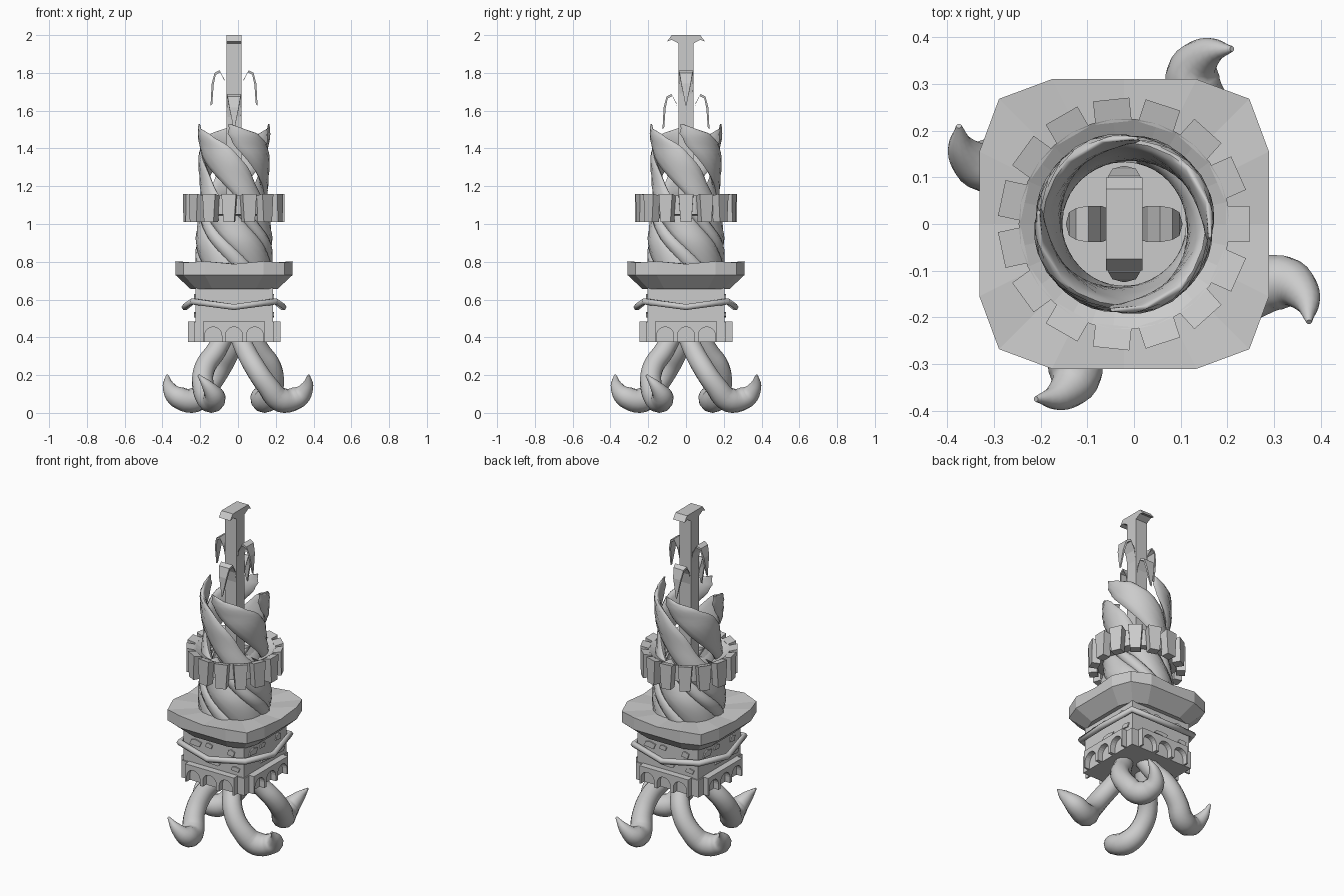
import bpy, bmesh, math
from math import sin, cos, pi, radians
from mathutils import Matrix, Vector

cube = bpy.data.objects.get("Cube")
if cube:
    bpy.data.objects.remove(cube)

stone = bpy.data.materials.new("grey_stone")
stone.use_nodes = True
stone.diffuse_color = (0.6, 0.6, 0.6, 1)
stone.node_tree.nodes["Principled BSDF"].inputs["Base Color"].default_value = (0.6, 0.6, 0.6, 1)

CX = -0.021  # axis of the tower


def finish_smooth(ob):
    bpy.ops.object.select_all(action='DESELECT')
    ob.select_set(True)
    bpy.context.view_layer.objects.active = ob
    bpy.ops.object.shade_smooth_by_angle(angle=radians(45))


def add(name, bm, smooth=False):
    bmesh.ops.recalc_face_normals(bm, faces=bm.faces)
    me = bpy.data.meshes.new(name)
    bm.to_mesh(me)
    bm.free()
    ob = bpy.data.objects.new(name, me)
    bpy.context.collection.objects.link(ob)
    me.materials.append(stone)
    ob.location.x = CX
    if smooth:
        finish_smooth(ob)


def loft(bm, rings, closed=False):
    """Skin a list of equal closed rings; cap the ends or join them."""
    vs = [[bm.verts.new(p) for p in r] for r in rings]
    n = len(vs[0])
    for a, b in zip(vs, vs[1:] + vs[:1] if closed else vs[1:]):
        for i in range(n):
            bm.faces.new((a[i], a[(i + 1) % n], b[(i + 1) % n], b[i]))
    if not closed:
        bm.faces.new(vs[0][::-1])
        bm.faces.new(vs[-1])


def spin(p, k, n=4):
    return Matrix.Rotation(2 * pi * k / n, 3, 'Z') @ Vector(p)


def square(h, z):
    return [(h, -h, z), (h, h, z), (-h, h, z), (-h, -h, z)]


def interp(table, z):
    for (z0, a), (z1, b) in zip(table, table[1:]):
        if z <= z1:
            t = (z - z0) / (z1 - z0)
            t = t * t * (3 - 2 * t)
            return a + (b - a) * t
    return table[-1][1]


def tube(name, points, depth, cyclic=False, kind='BEZIER', sides=2):
    cu = bpy.data.curves.new(name, 'CURVE')
    cu.dimensions = '3D'
    cu.bevel_depth, cu.bevel_resolution, cu.resolution_u = depth, sides, 5
    cu.use_fill_caps = True
    sp = cu.splines.new(kind)
    pts = sp.bezier_points if kind == 'BEZIER' else sp.points
    pts.add(len(points) - 1)
    for bp, (x, y, z, r) in zip(pts, points):
        bp.co = (x, y, z) if kind == 'BEZIER' else (x, y, z, 1)
        bp.radius = r
        if kind == 'BEZIER':
            bp.handle_left_type = bp.handle_right_type = 'AUTO'
    sp.use_cyclic_u = cyclic
    ob = bpy.data.objects.new(name, cu)
    bpy.context.collection.objects.link(ob)
    bpy.ops.object.select_all(action='DESELECT')
    ob.select_set(True)
    bpy.context.view_layer.objects.active = ob
    bpy.ops.object.convert(target='MESH')
    ob = bpy.context.object
    ob.data.materials.clear()
    ob.data.materials.append(stone)
    return ob


# Four curling tentacle legs
leg = [(0.0, -0.065, 0.42, .05), (0.04, -0.115, 0.33, .054), (0.09, -0.175, 0.24, .056),
       (0.155, -0.185, 0.145, .058), (0.23, -0.148, 0.068, .066), (0.32, -0.125, 0.085, .058),
       (0.365, -0.155, 0.135, .035), (0.375, -0.21, 0.2, .006)]
for k in range(4):
    finish_smooth(tube("leg_%d" % (k + 1), [(*spin(p[:3], k), p[3]) for p in leg], 1, sides=4))

# Square base and main wall
bm = bmesh.new()
loft(bm, [square(.212, .375), square(.212, .48)])
loft(bm, [square(.205, .48), square(.205, .66)])
add("base_wall", bm)

# Arcade of three round arches on each side of the base
bm = bmesh.new()
R, BAY = .045, .11
arch = [(R * cos(pi * i / 10), .41 + R * sin(pi * i / 10)) for i in range(11)]
outline = [(-BAY / 2, .375), (-R, .375)] + arch[::-1] + [(R, .375), (BAY / 2, .375),
                                                       (BAY / 2, .483), (-BAY / 2, .483)]
for k in range(4):
    for j in (-1, 0, 1):
        loft(bm, [[spin((x + j * BAY, y, z), k) for x, z in outline] for y in (-.205, -.245)])
add("arcade", bm)

# Chipped stone plates on the wall
bm = bmesh.new()
for k in range(4):
    for x, z, w, h in ((-.12, .61, .08, .04), (-.03, .615, .05, .03), (.0, .52, .1, .025),
                       (.12, .61, .05, .04), (.15, .52, .06, .03)):
        chip = [(-w / 2, -h / 3), (w / 3, -h / 2), (w / 2, h / 4), (0, h / 2), (-w / 3, h / 3)]
        loft(bm, [[spin((x + a, y, z + b), k) for a, b in chip] for y in (-.204, -.212)])
add("wall_chips", bm)

# Draped moulding, high at corners and low at mid sides
drape = []
for k in range(4):
    drape += [(*spin(p, k), 1) for p in ((0, -.26, .56), (.22, -.22, .59))]
tube("draped_moulding", drape, .018, True, 'POLY', 1).location.x = CX


# Flared roof slab with clipped corners and sagging mid sides
def slab(s, z, sag=0):
    return [spin((x * s, y * s, z - d), k) for k in range(4) for x, y, d in
            ((-.155, -.31, 0), (0, -.31, sag), (.155, -.31, 0), (.268, -.268, sag / 2))]


bm = bmesh.new()
loft(bm, [slab(.74, .655), slab(1, .73), slab(1, .803, .015), slab(.5, .79)])
add("roof_slab", bm)

# Four flame-shaped strands twisting up, with four short ribs between them
radius = [(.77, .17), (.9, .175), (1.02, .163), (1.2, .158), (1.4, .174), (1.53, .185)]
thick = [(.77, .034), (1.0, .031), (1.3, .024), (1.45, .018), (1.53, .004)]
flame = [(.77, .65), (1.0, .62), (1.15, .52), (1.32, .7), (1.41, .7), (1.47, .5), (1.53, .03)]
rib = [(.77, .34), (1.0, .28), (1.13, .02)]


def strand(name, start, width, steps):
    top = width[-1][0]
    bm = bmesh.new()
    rings = []
    for i in range(steps + 1):
        z = .77 + (top - .77) * i / steps
        r, w, t = interp(radius, z), interp(width, z), interp(thick, z)
        mid = start + 5.5 * (1.53 - z) + .3 * w
        ring = []
        for j in range(14):
            u = 2 * pi * j / 14
            a, q = mid + w * cos(u), r + t * sin(u)
            ring.append((q * cos(a), q * sin(a), z))
        rings.append(ring)
    loft(bm, rings)
    add(name, bm, True)


for k in range(4):
    strand("twisted_strand_%d" % (k + 1), radians(-8) + k * pi / 2, flame, 30)
    strand("short_rib_%d" % (k + 1), radians(42) + k * pi / 2, rib, 12)

# Crown: dished floor ring and fifteen flared merlons flush with its rim
bm = bmesh.new()
loft(bm, [[(r * cos(2 * pi * i / 30), r * sin(2 * pi * i / 30), z)
           for r, z in ((.14, 1.04), (.226, 1.05), (.226, 1.15), (.14, 1.1))]
          for i in range(30)], closed=True)
add("crown_floor", bm)
bm = bmesh.new()
for k in range(15):
    loft(bm, [[spin(p, k, 15) for p in ((.218, -w, z - d), (.268, -w, z), (.268, w, z), (.218, w, z - d))]
              for z, w, d in ((1.01, .029, 0), (1.16, .039, .012))])
add("crown_merlons", bm)

# Central mast with a drooping cross cap
bm = bmesh.new()
loft(bm, [square(.039, 1.05), square(.039, 1.98)])
cap = [(-.1, 1.967), (-.075, 1.975), (-.038, 1.955), (.038, 1.955), (.075, 1.975), (.1, 1.967),
       (.075, 2), (-.075, 2)]
loft(bm, [[(x, y, z) for y, z in cap] for x in (-.039, .039)])
add("mast", bm)

# Two tiers of pointed claws curling down from the mast
bm = bmesh.new()
claw = [(.037, 1.68, .034), (.05, 1.76, .039), (.075, 1.808, .039), (.1, 1.795, .034),
        (.113, 1.74, .025), (.12, 1.63, .002)]
for k in range(4):
    dz = -.125 * (k % 2)
    rings = []
    for x, z, w in claw:
        n = Vector((x - .04, 0, z - 1.7)).normalized() * .006
        rings.append([spin(Vector((x, s * w, z + dz)) + n * e, k)
                      for s, e in ((-1, -1), (1, -1), (1, 1), (-1, 1))])
    loft(bm, rings)
add("mast_claws", bm)
